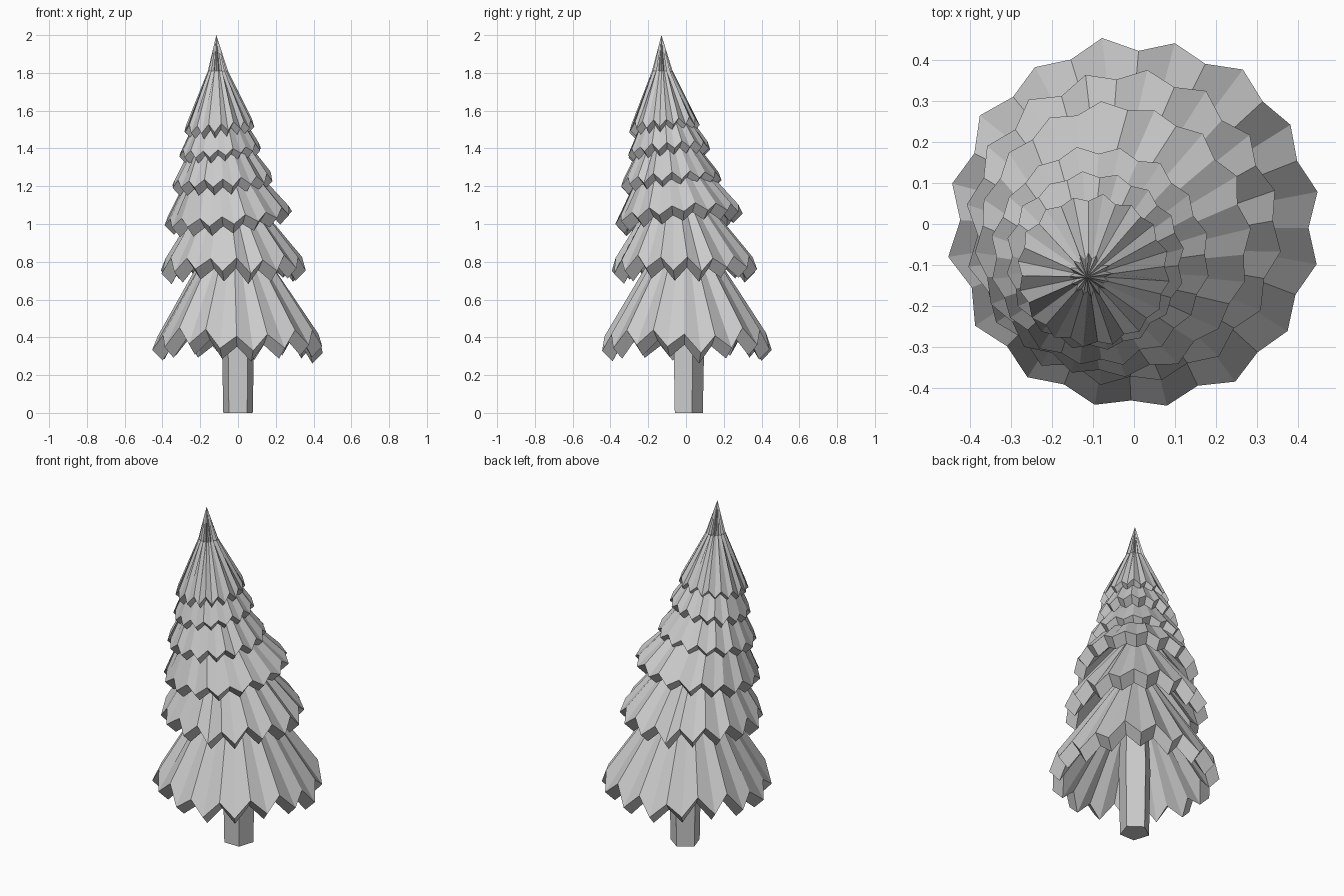
import bpy
import bmesh
import math
import random

random.seed(4)
TIPS = 16

cube = bpy.data.objects.get("Cube")
if cube:
    bpy.data.objects.remove(cube, do_unlink=True)

grey = bpy.data.materials.new("plain_grey")
grey.use_nodes = True
colour = (0.6, 0.6, 0.6, 1.0)
grey.diffuse_color = colour
grey.node_tree.nodes["Principled BSDF"].inputs["Base Color"].default_value = colour


def finish(name, bm):
    bmesh.ops.recalc_face_normals(bm, faces=bm.faces[:])
    mesh = bpy.data.meshes.new(name)
    bm.to_mesh(mesh)
    bm.free()
    mesh.materials.append(grey)
    obj = bpy.data.objects.new(name, mesh)
    bpy.context.collection.objects.link(obj)
    return obj


def bridge(bm, a, b):
    for i in range(len(a)):
        j = (i + 1) % len(a)
        bm.faces.new((a[i], a[j], b[j], b[i]))


def fan(bm, ring, point):
    for i in range(len(ring)):
        bm.faces.new((ring[i], ring[(i + 1) % len(ring)], point))


def branch_tier(name, centre, z, radius, notch, rise, lip, tilt, wave, phase, top, tip, pleat):
    """Pleated hollow skirt with a zigzag hem and a thick lip.

    wave lifts the hem on the four diagonals; top is the (x, y, z, radius)
    ring above the hem; tip closes it.
    """
    bm = bmesh.new()
    count = TIPS * 2
    angles = [math.radians(phase) + math.tau * i / count for i in range(count)]
    outer, inner = [], []
    for i, a in enumerate(angles):
        valley = i % 2
        r = radius - notch * valley + random.uniform(-1, 1) * radius * 0.015
        h = z + (rise if valley else -rise) + random.uniform(-1, 1) * rise * 0.25
        c, s = math.cos(a), math.sin(a)
        h += tilt * r * (c + s) + wave * math.cos(4 * (a - math.radians(55)))
        outer.append(bm.verts.new((centre[0] + r * c, centre[1] + r * s, h)))
        r -= lip
        inner.append(bm.verts.new((centre[0] + r * c, centre[1] + r * s, h - lip)))

    def ring(x, y, height, r):
        verts = []
        for i, a in enumerate(angles):
            k = r * (1.0 if i % 2 else 1.0 - pleat) * random.uniform(0.93, 1.07)
            verts.append(bm.verts.new((x + k * math.cos(a), y + k * math.sin(a), height)))
        return verts

    # outside skin
    crest = ring(*top)
    bridge(bm, outer, crest)
    fan(bm, crest, bm.verts.new(tip))
    # lip and hollow underside
    bridge(bm, outer, inner)
    x, y, height, r = top
    roof = ring(x, y, height - lip * 1.85, r * 0.8)
    bridge(bm, inner, roof)
    fan(bm, roof, bm.verts.new((x, y, height - lip * 1.75)))
    return finish(name, bm)


# Five leaning skirts: centre, hem z, radius, notch, rise, lip, tilt, wave, phase, top ring
tiers = [
    ((0.002, 0), 0.388, 0.457, 0.03, 0.042, 0.056, 0.0, 0.02, 10, (-0.02, -0.01, 0.94, 0.1)),
    ((-0.025, -0.01), 0.79, 0.386, 0.026, 0.034, 0.055, 0.01, 0.008, 14, (-0.06, -0.05, 1.19, 0.1)),
    ((-0.05, -0.04), 1.048, 0.337, 0.02, 0.022, 0.05, 0.1, 0.0, 5, (-0.1, -0.09, 1.39, 0.1)),
    ((-0.083, -0.078), 1.235, 0.268, 0.016, 0.02, 0.042, 0.07, 0.0, 12, (-0.1, -0.1, 1.5, 0.1)),
    ((-0.095, -0.09), 1.396, 0.22, 0.015, 0.018, 0.036, 0.09, 0.0, 8, (-0.105, -0.115, 1.66, 0.07)),
]
for n, (*shape, top) in enumerate(tiers, 1):
    branch_tier(f"branch_tier_{n}", *shape, top, (top[0], top[1], top[2] + 0.01), 0.12)

# Pointed crown with a kink below the tip
branch_tier("tree_crown", (-0.1, -0.115), 1.523, 0.188, 0.014, 0.02, 0.03, 0.08, 0.0,
            15, (-0.108, -0.125, 1.81, 0.053), (-0.115, -0.13, 2.0), 0.3)

# Five-sided trunk, slightly wider towards the top
bm = bmesh.new()
rings = []
for height, r in ((0, 0.082), (0.4, 0.09), (0.85, 0.07)):
    rings.append([bm.verts.new((r * math.cos(a), 0.007 + r * math.sin(a), height))
                  for a in (math.pi / 2 + math.tau * i / 5 for i in range(5))])
bridge(bm, rings[0], rings[1])
bridge(bm, rings[1], rings[2])
bm.faces.new(rings[0])
bm.faces.new(rings[2])
finish("trunk", bm)
